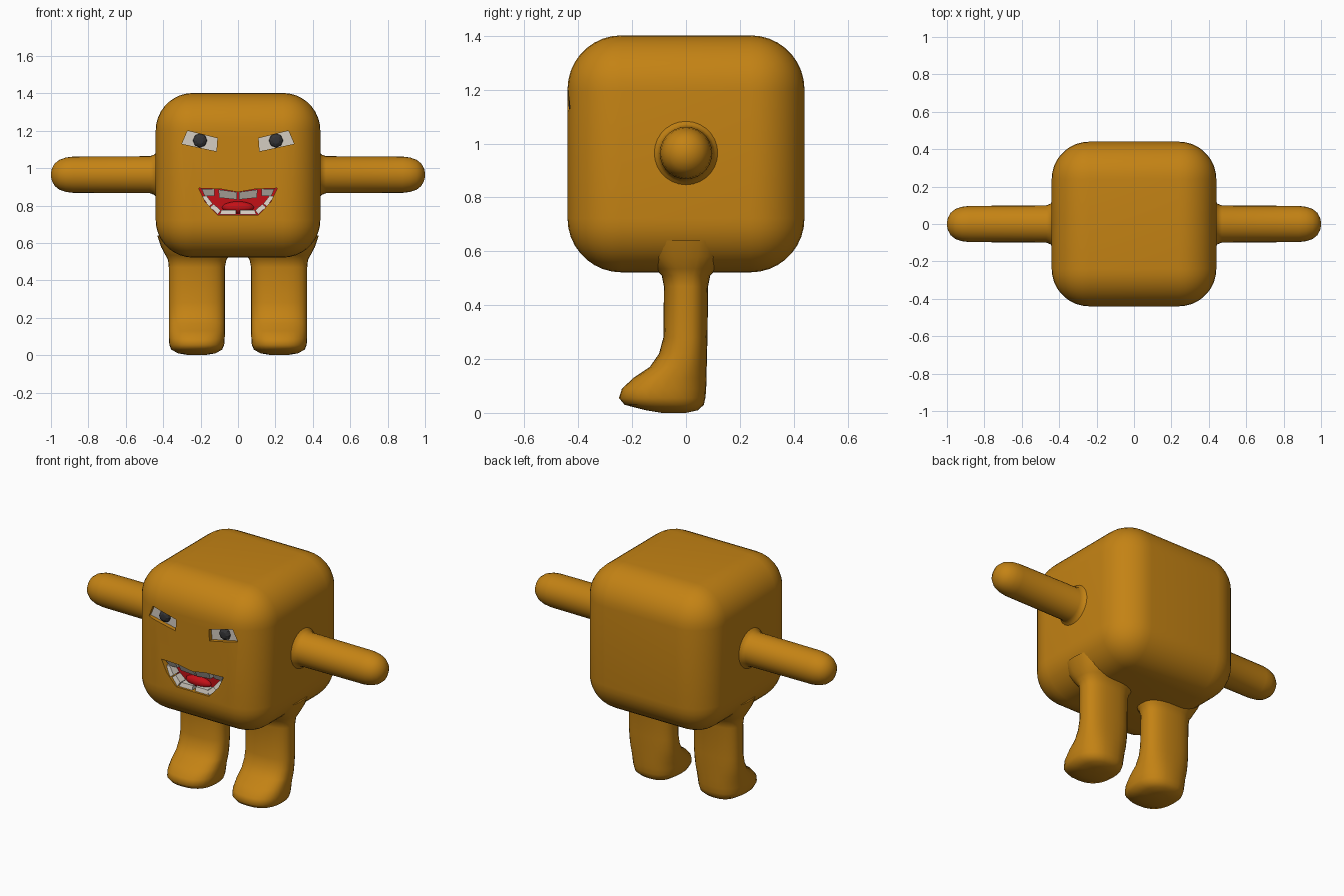
import bpy, bmesh, math

if "Cube" in bpy.data.objects:
    bpy.data.objects.remove(bpy.data.objects["Cube"])


def material(name, rgb):
    m = bpy.data.materials.new(name)
    m.diffuse_color = (*rgb, 1)
    m.use_nodes = True
    m.node_tree.nodes["Principled BSDF"].inputs["Base Color"].default_value = m.diffuse_color
    return m


SKIN = material("ochre skin", (0.55, 0.225, 0.007))
WHITE = material("off white", (0.66, 0.61, 0.54))
RED = material("mouth red", (0.55, 0.005, 0.008))
DARK = material("pupil grey", (0.035, 0.035, 0.038))


def finish(name, bm, mats, angle=40):
    bmesh.ops.recalc_face_normals(bm, faces=bm.faces)
    me = bpy.data.meshes.new(name)
    bm.to_mesh(me)
    bm.free()
    for m in mats:
        me.materials.append(m)
    ob = bpy.data.objects.new(name, me)
    bpy.context.collection.objects.link(ob)
    smooth(ob, angle)
    return ob


def smooth(ob, angle):
    bpy.ops.object.select_all(action='DESELECT')
    ob.select_set(True)
    bpy.context.view_layer.objects.active = ob
    bpy.ops.object.shade_smooth_by_angle(angle=math.radians(angle))


def loft(name, rings, mats):
    """Skin a list of closed rings and cap both ends."""
    bm = bmesh.new()
    loops = [[bm.verts.new(p) for p in ring] for ring in rings]
    n = len(loops[0])
    for a, b in zip(loops, loops[1:]):
        for i in range(n):
            j = (i + 1) % n
            bm.faces.new((a[i], a[j], b[j], b[i]))
    bm.faces.new(loops[0])
    bm.faces.new(loops[-1])
    return finish(name, bm, mats, 60)


def prism(name, outline, front, back, mats, back_index=0, tilt=0.0):
    """Extrude an x-z outline along y; tilt leans the front face back."""
    bm = bmesh.new()
    mid = sum(z for _, z in outline) / len(outline)
    f = [bm.verts.new((x, front + tilt * (mid - z), z)) for x, z in outline]
    b = [bm.verts.new((x, back, z)) for x, z in outline]
    n = len(f)
    bm.faces.new(f)
    bm.faces.new(b[::-1]).material_index = back_index
    for i in range(n):
        j = (i + 1) % n
        bm.faces.new((f[i], f[j], b[j], b[i]))
    return finish(name, bm, mats, 30)


def flip(outline, s):
    return [(s * x, z) for x, z in outline]


# Body: rounded cube
bm = bmesh.new()
bmesh.ops.create_cube(bm, size=0.88)
bmesh.ops.translate(bm, verts=bm.verts, vec=(0, 0, 0.962))
bmesh.ops.bevel(bm, geom=bm.edges[:], offset=0.2, segments=9, profile=0.5,
                affect='EDGES')
slots = [SKIN, WHITE, RED]
body = finish("body", bm, slots)

# Eye sockets and mouth opening, cut into the front
EYE = [(0.30, 1.13), (0.27, 1.20), (0.11, 1.16), (0.115, 1.09)]
MOUTH = [(-0.21, 0.893), (-0.09, 0.888), (0, 0.872), (0.09, 0.888),
         (0.21, 0.893), (0.175, 0.82), (0.11, 0.75), (-0.11, 0.75),
         (-0.175, 0.82)]
cutters = [prism("eye_cutter", flip(EYE, s), -0.6, -0.415, slots, 1)
           for s in (-1, 1)]
cutters.append(prism("mouth_cutter", MOUTH, -0.6, -0.375, slots, 2))
for c in cutters:
    mod = body.modifiers.new("cut", 'BOOLEAN')
    mod.operation = 'DIFFERENCE'
    mod.solver = 'EXACT'
    mod.object = c
    bpy.context.view_layer.objects.active = body
    bpy.ops.object.modifier_apply(modifier=mod.name)
    bpy.data.objects.remove(c)
smooth(body, 30)

# Arm profile (x, radius); leg profile (z, front y, back y, inner x, outer x)
ARM = [(0.40, 0.15), (0.435, 0.125), (0.447, 0.108), (0.47, 0.099),
       (0.88, 0.097), (0.92, 0.092), (0.955, 0.08), (0.98, 0.06),
       (0.995, 0.033), (1.0, 0.01)]
LEG = [(0.64, -0.17, 0.17, 0.05, 0.432), (0.58, -0.15, 0.15, 0.04, 0.412),
       (0.535, -0.115, 0.115, 0.045, 0.388), (0.51, -0.09, 0.09, 0.062, 0.374),
       (0.47, -0.082, 0.082, 0.07, 0.37), (0.28, -0.084, 0.08, 0.07, 0.37),
       (0.22, -0.10, 0.078, 0.07, 0.37), (0.17, -0.135, 0.077, 0.07, 0.37),
       (0.13, -0.195, 0.076, 0.07, 0.37), (0.09, -0.238, 0.075, 0.071, 0.37),
       (0.055, -0.249, 0.072, 0.074, 0.367), (0.03, -0.228, 0.066, 0.085, 0.357),
       (0.01, -0.15, 0.045, 0.12, 0.32), (0.0, -0.09, 0.0, 0.18, 0.26)]


def oval(t, p):
    c = math.cos(t)
    return math.copysign(abs(c) ** p, c)


ANG = [2 * math.pi * i / 28 for i in range(28)]
for s, side in ((-1, "right"), (1, "left")):
    loft(side + "_arm", [[(s * x, r * math.cos(t), 0.965 + r * math.sin(t))
                          for t in ANG] for x, r in ARM], [SKIN])
    loft(side + "_leg",
         [[(s * ((a + b) / 2 + (b - a) / 2 * oval(t, 0.8)),
            (f + k) / 2 + (k - f) / 2 * oval(t - math.pi / 2, 0.8), z)
           for t in ANG] for z, f, k, a, b in LEG], [SKIN])

    # Pupil: low faceted dome
    bm = bmesh.new()
    bmesh.ops.create_uvsphere(bm, u_segments=8, v_segments=6, radius=1)
    for v in bm.verts:
        x, y, z = v.co
        v.co = (s * 0.203 + 0.038 * x, -0.415 + 0.022 * z, 1.148 + 0.038 * y)
    finish(side + "_pupil", bm, [DARK], 20)

    # Upper teeth lean inwards, lower teeth lean outwards
    upper = [[(0.195, 0.89), (0.125, 0.888), (0.125, 0.85), (0.178, 0.85)],
             [(0.105, 0.886), (0.005, 0.872), (0.005, 0.832), (0.10, 0.842)]]
    lower = [[(0.195, 0.852), (0.155, 0.795), (0.135, 0.81), (0.168, 0.852)],
             [(0.15, 0.792), (0.108, 0.752), (0.092, 0.775), (0.13, 0.808)],
             [(0.10, 0.751), (0.01, 0.751), (0.01, 0.776), (0.088, 0.776)]]
    for i, o in enumerate(upper):
        prism(f"{side}_upper_tooth_{i}", flip(o, s), -0.418, -0.37, [WHITE],
              tilt=0.5)
    for i, o in enumerate(lower):
        prism(f"{side}_lower_tooth_{i}", flip(o, s), -0.425, -0.37, [WHITE],
              tilt=-0.3)

# Tongue: flattened mound in the mouth
bm = bmesh.new()
bmesh.ops.create_uvsphere(bm, u_segments=16, v_segments=10, radius=1)
for v in bm.verts:
    x, y, z = v.co
    v.co = (0.085 * x, -0.38 + 0.03 * y, 0.79 + 0.032 * z)
finish("tongue", bm, [RED])
